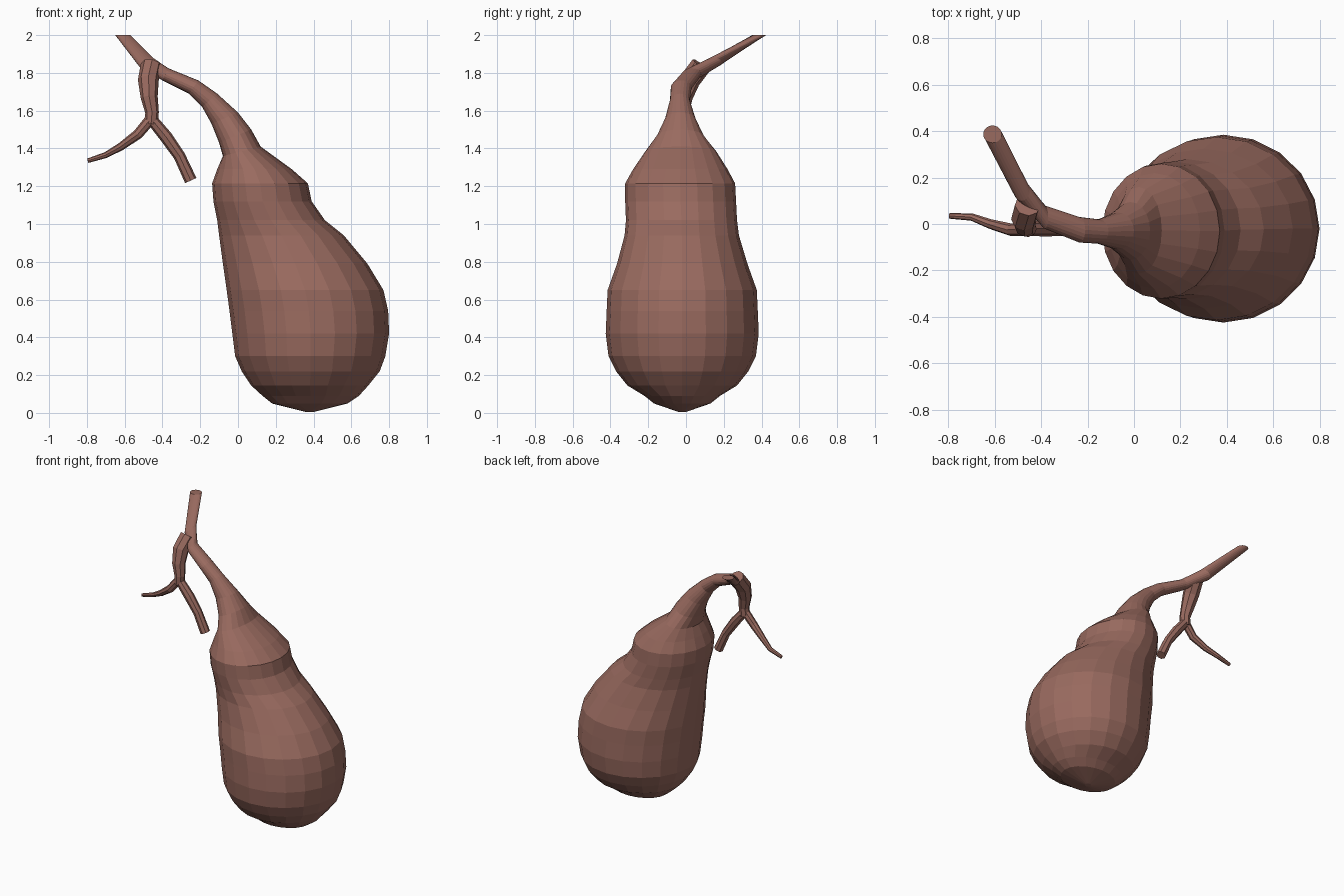
import bpy, bmesh, math
from mathutils import Vector

brown = bpy.data.materials.new("reddish brown")
brown.diffuse_color = (0.32, 0.145, 0.115, 1)


def loft(name, rings):
    """Skin a list of vertex rings into a closed flat-shaded object."""
    bm = bmesh.new()
    loops = [[bm.verts.new(p) for p in r] for r in rings]
    n = len(loops[0])
    for a, b in zip(loops, loops[1:]):
        for i in range(n):
            j = (i + 1) % n
            bm.faces.new((a[i], a[j], b[j], b[i]))
    bm.faces.new(loops[0][::-1])
    bm.faces.new(loops[-1])
    bmesh.ops.recalc_face_normals(bm, faces=bm.faces)
    mesh = bpy.data.meshes.new(name)
    bm.to_mesh(mesh)
    bm.free()
    mesh.materials.append(brown)
    ob = bpy.data.objects.new(name, mesh)
    bpy.context.collection.objects.link(ob)
    return ob


def section(xl, zl, xr, zr, y0, y1, n=20):
    """Ellipse between a left and a right outline point, spanning y0..y1."""
    mid = Vector(((xl + xr) / 2, (y0 + y1) / 2, (zl + zr) / 2))
    u = Vector(((xr - xl) / 2, 0, (zr - zl) / 2))
    v = Vector((0, (y1 - y0) / 2, 0))
    return [mid + u * math.cos(2 * math.pi * i / n) + v * math.sin(2 * math.pi * i / n)
            for i in range(n)]


def tube(name, path, n=8):
    """Tapered tube through (x, y, z, radius) points."""
    pts = [Vector(p[:3]) for p in path]
    rings = []
    for i, p in enumerate(pts):
        d = (pts[min(i + 1, len(pts) - 1)] - pts[max(i - 1, 0)]).normalized()
        u = d.cross(Vector((0, 1, 0))).normalized()
        v = d.cross(u)
        r = path[i][3]
        rings.append([p + r * (u * math.cos(2 * math.pi * k / n) + v * math.sin(2 * math.pi * k / n))
                      for k in range(n)])
    return loft(name, rings)


# Gourd body: level rings as z, x left, x right, y front, y back
body = [
    (0.005, 0.36, 0.40, -0.04, 0.00),
    (0.05, 0.18, 0.58, -0.17, 0.13),
    (0.09, 0.13, 0.64, -0.22, 0.18),
    (0.145, 0.07, 0.69, -0.31, 0.27),
    (0.22, 0.02, 0.75, -0.37, 0.33),
    (0.30, -0.015, 0.78, -0.41, 0.37),
    (0.42, -0.03, 0.80, -0.425, 0.385),
    (0.54, -0.045, 0.795, -0.42, 0.38),
    (0.65, -0.06, 0.77, -0.415, 0.375),
    (0.79, -0.08, 0.685, -0.365, 0.325),
    (0.94, -0.10, 0.56, -0.325, 0.28),
    (1.02, -0.11, 0.46, -0.318, 0.27),
    (1.12, -0.13, 0.39, -0.322, 0.265),
    (1.215, -0.137, 0.37, -0.322, 0.26),
    (1.29, -0.11, 0.285, -0.28, 0.22),
]
# Neck and stem: slanted rings as left point, right point, y front, y back
neck = [
    (-0.08, 1.36, 0.12, 1.41, -0.215, 0.16),
    (-0.10, 1.43, 0.07, 1.50, -0.155, 0.095),
    (-0.14, 1.53, 0.00, 1.59, -0.11, 0.05),
    (-0.19, 1.62, -0.11, 1.69, -0.085, 0.02),
    (-0.26, 1.69, -0.21, 1.76, -0.08, 0.03),
    (-0.40, 1.76, -0.37, 1.825, -0.02, 0.08),
    (-0.52, 1.83, -0.45, 1.88, 0.10, 0.19),
    (-0.65, 2.00, -0.57, 2.00, 0.35, 0.425),
]
loft("gourd_and_stem",
     [section(xl, z, xr, z, y0, y1) for z, xl, xr, y0, y1 in body]
     + [section(*r) for r in neck])

# Forked side twig hanging from the stem
tube("twig_base", [(-0.46, 0.08, 1.84, 0.055), (-0.475, 0.02, 1.76, 0.055),
                   (-0.47, -0.01, 1.67, 0.045), (-0.455, -0.02, 1.59, 0.036),
                   (-0.46, -0.02, 1.53, 0.035)])
tube("left_twig", [(-0.45, -0.02, 1.57, 0.03), (-0.53, -0.025, 1.475, 0.027),
                   (-0.62, 0.0, 1.41, 0.021), (-0.70, 0.03, 1.365, 0.016),
                   (-0.795, 0.035, 1.335, 0.012)])
tube("right_twig", [(-0.47, -0.02, 1.57, 0.03), (-0.38, -0.02, 1.46, 0.034),
                    (-0.31, -0.02, 1.36, 0.031), (-0.25, -0.02, 1.23, 0.033)])
